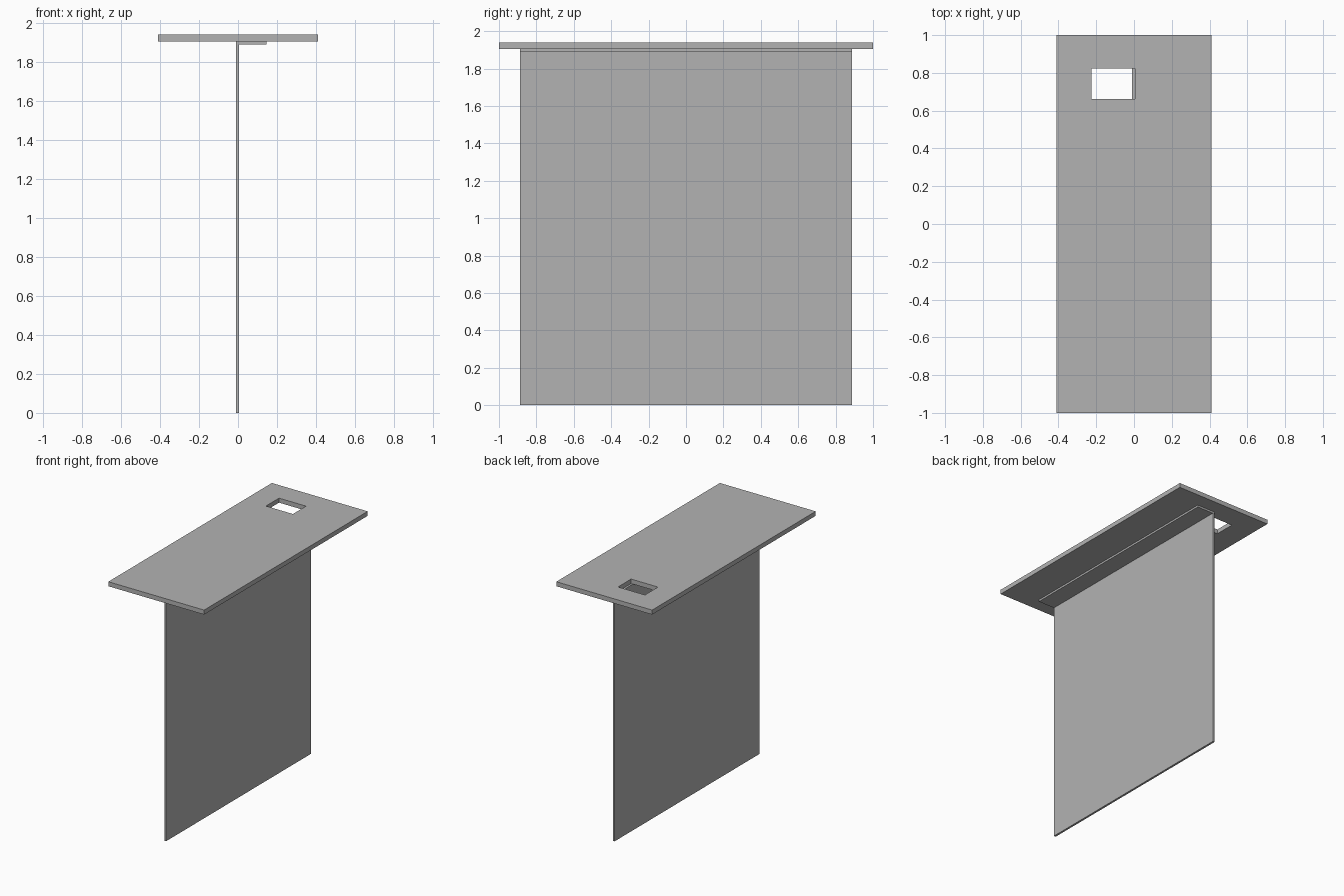
import bpy
import bmesh
from mathutils import Vector

cube = bpy.data.objects.get("Cube")
if cube:
    bpy.data.objects.remove(cube, do_unlink=True)

# Single flat colour
grey = bpy.data.materials.new("plain_grey")
grey.use_nodes = True
colour = (0.45, 0.45, 0.45, 1)
grey.diffuse_color = colour
grey.node_tree.nodes["Principled BSDF"].inputs["Base Color"].default_value = colour


def finish(name, bm):
    bmesh.ops.recalc_face_normals(bm, faces=bm.faces)
    mesh = bpy.data.meshes.new(name)
    bm.to_mesh(mesh)
    bm.free()
    mesh.materials.append(grey)
    obj = bpy.data.objects.new(name, mesh)
    bpy.context.collection.objects.link(obj)
    return obj


def extrude(bm, faces, offset):
    result = bmesh.ops.extrude_face_region(bm, geom=faces)
    moved = [g for g in result["geom"] if isinstance(g, bmesh.types.BMVert)]
    bmesh.ops.translate(bm, verts=moved, vec=Vector(offset))


def rectangle(bm, x0, x1, y0, y1, z):
    return [bm.verts.new((x, y, z)) for x, y in
            ((x0, y0), (x1, y0), (x1, y1), (x0, y1))]


def profile_along_y(name, points, half_length):
    bm = bmesh.new()
    face = bm.faces.new([bm.verts.new((x, -half_length, z)) for x, z in points])
    extrude(bm, [face], (0, 2 * half_length, 0))
    return finish(name, bm)


slab_bottom, slab_top = 1.905, 1.94
left, right = -0.01, 0.006

# Top slab with a rectangular opening
bm = bmesh.new()
outer = rectangle(bm, -0.41, 0.41, -1, 1, slab_bottom)
inner = rectangle(bm, -0.225, 0.006, 0.663, 0.823, slab_bottom)
ring = [bm.faces.new((outer[i], outer[i - 3], inner[i - 3], inner[i]))
        for i in range(4)]
extrude(bm, ring, (0, 0, slab_top - slab_bottom))
finish("top_slab", bm)

# Upright sheet folded over at the top into a mounting flange
fold = 1.89
profile_along_y("hanging_panel", [
    (left, 0), (right, 0), (right, fold), (0.147, fold),
    (0.147, slab_bottom), (left, slab_bottom)], 0.887)

# Stiffening bar embedded in the lower edge of the sheet
gap = 0.0005
profile_along_y("bottom_bar", [
    (left + gap, gap), (right - gap, gap),
    (right - gap, 0.085), (left + gap, 0.085)], 0.515)
